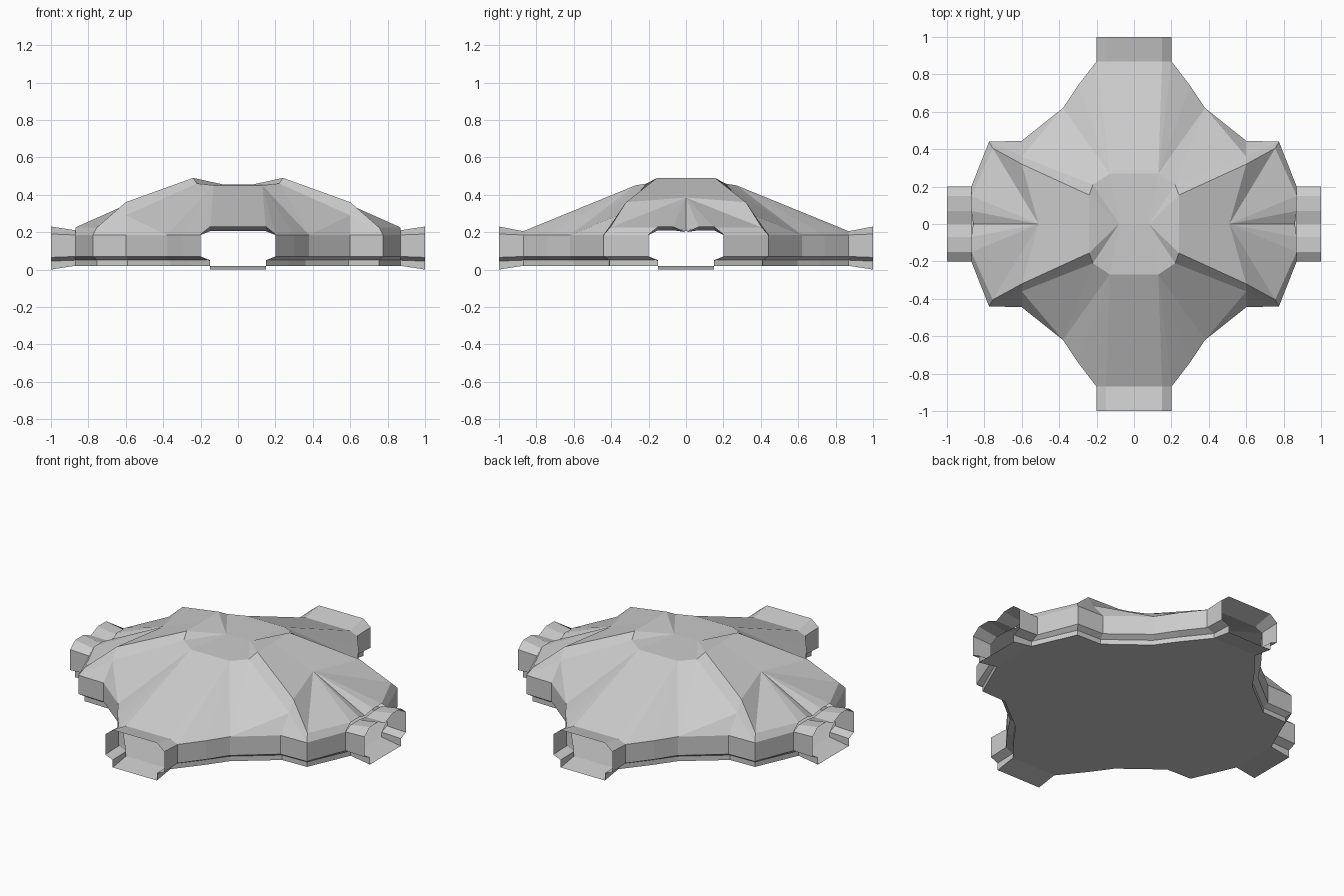
import bpy, bmesh
from mathutils import Vector

if "Cube" in bpy.data.objects:
    bpy.data.objects.remove(bpy.data.objects["Cube"])


def quarter(name, polys, centre=(0, 0, 0.1)):
    """Build one quarter from polygons, face it outward and mirror it in x and y."""
    bm = bmesh.new()
    for poly in polys:
        bm.faces.new([bm.verts.new(p) for p in poly])
    bmesh.ops.remove_doubles(bm, verts=bm.verts, dist=0.0005)
    bmesh.ops.recalc_face_normals(bm, faces=bm.faces)
    bm.normal_update()
    c = Vector(centre)
    if sum(f.normal.dot(f.calc_center_median() - c) * f.calc_area() for f in bm.faces) < 0:
        bmesh.ops.reverse_faces(bm, faces=bm.faces)
    me = bpy.data.meshes.new(name)
    bm.to_mesh(me)
    bm.free()
    ob = bpy.data.objects.new(name, me)
    bpy.context.collection.objects.link(ob)
    m = ob.modifiers.new("mirror", 'MIRROR')
    m.use_axis = (True, True, False)
    m.merge_threshold = 0.0005
    return ob


def strips(rings):
    """Quads between successive open rings."""
    return [(a[i], a[i + 1], b[i + 1], b[i])
            for a, b in zip(rings, rings[1:]) for i in range(len(a) - 1)]


# Plan outlines of one quarter, from the y tunnel round to the x tunnel
outer = [(.2, .87), (.3, .74), (.38, .62), (.6, .445), (.775, .44), (.87, .2)]
inner = [(.15, .87), (.27, .72), (.36, .595), (.59, .415), (.755, .41), (.87, .15)]


def at(pts, z):
    return [(x, y, z) for x, y in pts]


# Outer walls with the undercut plinth
quarter("outer_walls", strips([at(inner, .02), at(inner, .05), at(outer, .07), at(outer, .185)]))

# Floor plate
quarter("floor_plate", [at([(0, 0), (0, .87)] + inner + [(.87, 0)], .02)])

# Roof: crown, y-facing slopes, raised x-facing panels
e = at(outer, .185)
r0, r1 = (.15, .87, .205), (0, .87, .205)
a, n, h = (.24, .155, .49), (.24, 0, .49), (.08, 0, .455)
t1, t2, t3, t0 = (.22, .21, .46), (.13, .27, .45), (0, .27, .45), (0, 0, .455)
b, c, d, m = (.6, .32, .36), (.755, .405, .225), (.6, .36, .29), (.51, 0, .385)
f, g, k = (.87, .15, .225), (.87, .07, .225), (.86, 0, .205)
quarter("roof", [
    (n, a, h), (a, t1, h), (t1, t2, h), (h, t2, t3, t0),
    (t3, t2, r0, r1), (t2, e[0], r0), (t2, e[1], e[0]), (t2, e[2], e[1]),
    (t1, e[2], t2), (t1, d, e[2]), (d, e[3], e[2]),
    (a, b, d, t1), (b, c, e[4], d), (d, e[4], e[3]),
    (n, m, b, a), (m, c, b), (m, f, c), (m, g, f), (m, k, g), (c, f, e[5], e[4]),
])

# Flared door tunnels: half cross-sections (offset, height) at the wall and at the mouth
side = [(.15, .05), (.2, .07), (.2, .185)]
y_in = [(0, .02), (.15, .02)] + side + [(.15, .205), (0, .205)]
y_out = [(0, 0), (.15, 0), (.15, .045), (.2, .065), (.2, .19), (.15, .23), (0, .23)]
x_in = y_in[:5] + [(.15, .21), (.07, .21), (0, .2)]
x_out = y_out[:5] + [(.15, .23), (.07, .23), (0, .2)]
quarter("front_back_tunnels",
        strips([[(s, .87, z) for s, z in y_in], [(s, 1, z) for s, z in y_out]]), (0, .935, .11))
quarter("side_tunnels",
        strips([[(.87, s, z) for s, z in x_in], [(1, s, z) for s, z in x_out]]), (.935, 0, .11))
